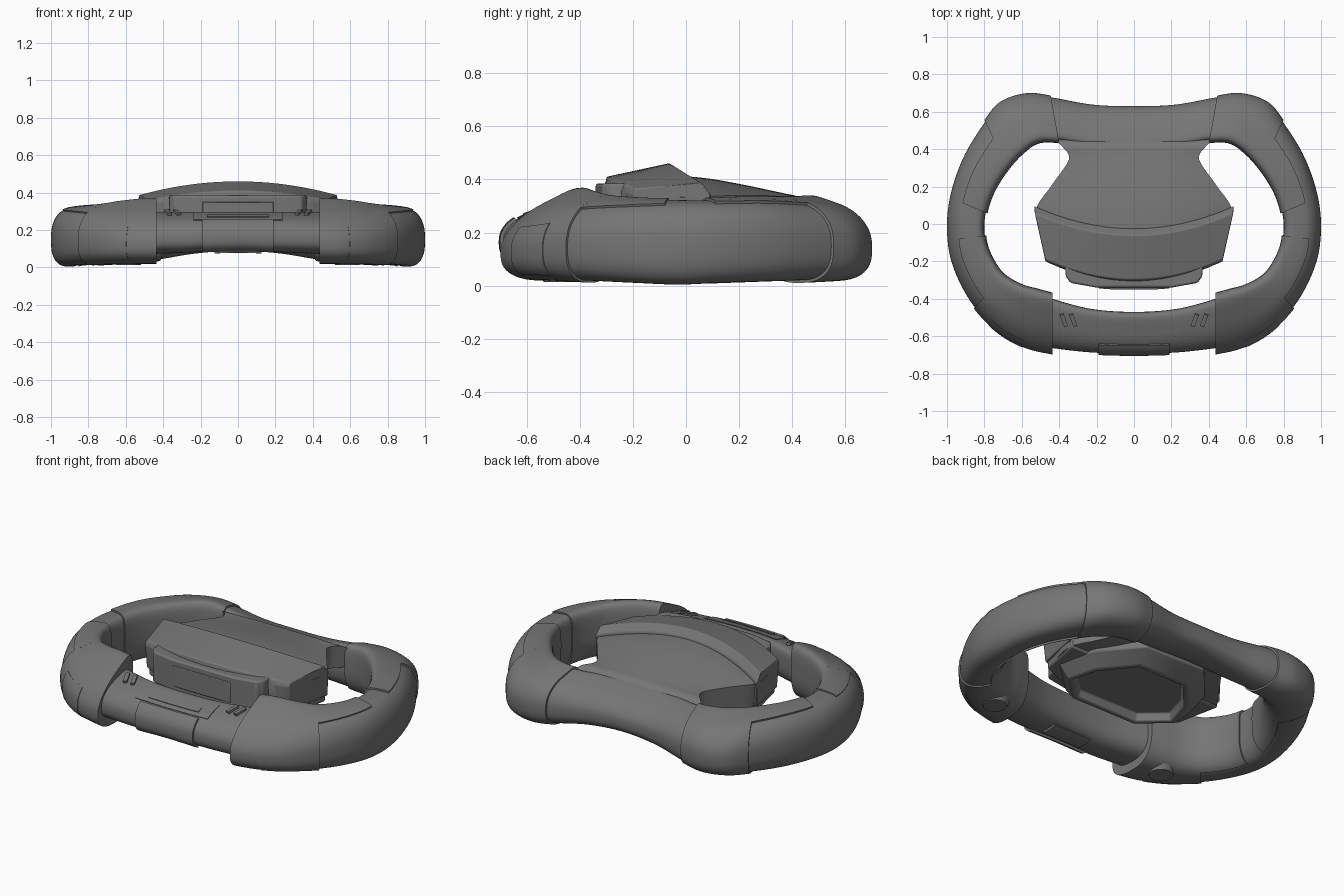
import bpy, bmesh, math
from mathutils import Vector

cube = bpy.data.objects.get("Cube")
if cube:
    bpy.data.objects.remove(cube, do_unlink=True)

GREY = (0.18, 0.18, 0.18, 1)
grey = bpy.data.materials.new("dark_grey_plastic")
grey.use_nodes = True
grey.diffuse_color = GREY
shader = next(n for n in grey.node_tree.nodes if n.type == 'BSDF_PRINCIPLED')
shader.inputs["Base Color"].default_value = GREY


def finish(name, bm, recalc=True, bevel=0):
    """Turn a bmesh into a shaded object."""
    if recalc:
        bmesh.ops.recalc_face_normals(bm, faces=bm.faces[:])
    mesh = bpy.data.meshes.new(name)
    bm.to_mesh(mesh)
    bm.free()
    mesh.materials.append(grey)
    obj = bpy.data.objects.new(name, mesh)
    bpy.context.collection.objects.link(obj)
    bpy.ops.object.select_all(action='DESELECT')
    obj.select_set(True)
    bpy.context.view_layer.objects.active = obj
    bpy.ops.object.shade_smooth_by_angle(angle=math.radians(32))
    if bevel:
        mod = obj.modifiers.new("soft_edges", 'BEVEL')
        mod.width, mod.segments = bevel, 2
        mod.limit_method = 'ANGLE'
    return obj


def skin(name, rings, closed=True, bevel=0):
    """Join rings of points; closed rings are capped into a solid."""
    bm = bmesh.new()
    grid = [[bm.verts.new(p) for p in ring] for ring in rings]
    n = len(grid[0])
    for a, b in zip(grid, grid[1:]):
        for j in range(n if closed else n - 1):
            k = (j + 1) % n
            bm.faces.new((a[j], a[k], b[k], b[j]))
    if closed:
        bm.faces.new(grid[0])
        bm.faces.new(grid[-1])
    return finish(name, bm, closed, bevel)


def spline(rows, s):
    """Smooth interpolation between table rows."""
    last = len(rows) - 1
    i = max(0, min(int(s), last - 1))
    f = s - i
    a, b, c, d = (rows[max(0, min(i + k, last))] for k in (-1, 0, 1, 2))
    return [q + f * (r - p + f * (2 * p - 5 * q + 4 * r - t + f * (3 * (q - r) + t - p))) / 2
            for p, q, r, t in zip(a, b, c, d)]


def section_point(row, angle, grow):
    """Point on the rim section: crisp upper inner edge, softer elsewhere."""
    xo, yo, xi, yi, low, top_out, top_in = row
    c, s = math.cos(angle), math.sin(angle)
    across = (2.4 if s >= 0 else 2.7) if c > 0 else (5 if s >= 0 else 2.5)
    u = math.copysign(abs(c) ** (2 / across), c)
    v = math.copysign(abs(s) ** (2 / across), s)
    top = top_in + (top_out - top_in) * (1 + u) / 2
    outer, inner = Vector((xo, yo)), Vector((xi, yi))
    half = (outer - inner) / 2
    p = (outer + inner) / 2 + half * u * (1 + grow / half.length)
    return p.x, p.y, (low + top) / 2 + v * ((top - low) / 2 + grow)


def steps(a, b, n):
    return [a + (b - a) * i / n for i in range(n + 1)]


def sweep(name, rows, s0, s1, grow=0.0, arc=None):
    """Sweep the section along the rim; arc limits it to a raised panel."""
    sunk = -0.006
    ss = [(s, grow) for s in steps(s0, s1, max(8, int(abs(s1 - s0) * 9)))]
    ss = [(s0, sunk)] + ss + [(s1, sunk)]
    if arc:
        a0, a1 = map(math.radians, arc)
        tt = [(t, grow) for t in steps(a0, a1, 24)]
        tt = [(a0, sunk)] + tt + [(a1, sunk)]
    else:
        tt = [(t, grow) for t in steps(0, math.tau, 56)[:-1]]
    rings = [[section_point(spline(rows, s), t, min(g, h)) for t, h in tt] for s, g in ss]
    return skin(name, rings, closed=arc is None)


def prism(name, half, z0, z1, bevel=0.01):
    """Upright prism from a half outline."""
    outline = half + [(-x, y) for x, y in reversed(half)]
    return skin(name, [[(x, y, z) for x, y in outline] for z in (z0, z1)], bevel=bevel)


# Rim stations: outer x y, inner x y, bottom, outer top, inner top
half_rim = [
    (0, .63, 0, .40, .09, .25, .335),
    (.22, .638, .22, .41, .075, .25, .335),
    (.43, .675, .39, .44, .045, .255, .338),
    (.57, .69, .51, .44, .03, .255, .35),
    (.71, .645, .60, .38, .025, .265, .345),
    (.80, .54, .68, .29, .02, .285, .34),
    (.91, .36, .75, .18, .015, .30, .335),
    (.98, .16, .79, .07, .01, .30, .33),
    (1, -.03, .80, -.03, .004, .30, .33),
    (.97, -.22, .78, -.14, .01, .29, .335),
    (.87, -.42, .71, -.26, .018, .27, .35),
    (.73, -.57, .61, -.325, .025, .24, .375),
    (.58, -.655, .51, -.355, .027, .225, .39),
    (.435, -.69, .435, -.375, .027, .22, .39),
]
flip = lambda r: (-r[0], r[1], -r[2]) + r[3:]
rim = [flip(r) for r in reversed(half_rim[1:])] + half_rim
MID = len(half_rim) - 1
sweep("rim_core", rim, 0.05, 2 * MID - 0.05)


def paired(name, s0, s1, grow, arc=None):
    """Same rim overlay on the left and right."""
    sweep("left_" + name, rim, MID + s0, MID + s1, grow, arc)
    sweep("right_" + name, rim, MID - s1, MID - s0, grow, arc)


# Raised grip sleeves, their inner tongues and the thumb pads
paired("rear_sleeve", 2.08, 4.95, 0.01)
paired("rear_tongue", 4.9, 7.1, 0.01, (78, 250))
paired("front_sleeve", 10.15, 13, 0.008)
paired("front_tongue", 8.3, 10.2, 0.008, (72, 250))
paired("thumb_pad", 10.7, 11.9, 0.011, (-48, 42))

# Front bar with its button, slot and bottom plate
bar_half = [
    (.50, -.655, .50, -.38, .07, .24, .31),
    (.25, -.685, .25, -.45, .08, .24, .31),
    (0, -.693, 0, -.47, .09, .24, .31),
]
bar = bar_half + [flip(r) for r in reversed(bar_half[:-1])]
sweep("front_bar", bar, 0, 4)
sweep("front_button", bar, 1.24, 2.76, 0.012, (-62, 60))
sweep("top_panel", bar, 1.05, 2.95, 0.004, (66, 100))
sweep("top_slot_plate", bar, 1.34, 2.66, 0.008, (78, 90))
sweep("bottom_plate", bar, 1.5, 2.5, 0.012, (-115, -80))

# Slanted vent strips and round feet
for side, name in ((1, "left"), (-1, "right")):
    for i, x in enumerate((.325, .375)):
        bpy.ops.mesh.primitive_cube_add(size=1, location=(side * x, -.515, .294),
                                        rotation=(.28, 0, -side * .35))
        vent = bpy.context.object
        vent.name = f"{name}_vent_{i + 1}"
        vent.scale = (.022, .07, .014)
        vent.data.materials.append(grey)
    bpy.ops.mesh.primitive_cone_add(vertices=32, radius1=.065, radius2=.095, depth=.06,
                                    location=(side * .585, -.47, .043))
    foot = bpy.context.object
    foot.name = name + "_foot"
    foot.data.materials.append(grey)
    bpy.ops.object.shade_smooth_by_angle(angle=math.radians(32))

# Hub panel flowing back into the rear bar: y, half width, centre top, edge top, bottom
hub = [
    (-.10, .49, .42, .33, .17),
    (.07, .525, .405, .335, .17),
    (.20, .445, .383, .34, .18),
    (.32, .36, .358, .338, .2),
    (.37, .35, .347, .335, .2),
    (.42, .39, .335, .33, .2),
    (.46, .43, .30, .30, .2),
]
rings = []
for s in steps(0, len(hub) - 1, 30):
    y, w, zc, ze, zb = spline(hub, s)
    arch = [(w * u, y, ze + (zc - ze) * (1 - u * u)) for u in steps(-1, 1, 20)]
    rings.append(arch + [(w * .97, y, zb), (-w * .97, y, zb)])
skin("hub_panel", rings)

# Arched hub cap: raised rear ridge, flush side walls running down
rings = []
for u in steps(-1, 1, 28):
    q = u * u
    yf, yr = -.31 + .11 * q, -.06 + .12 * q
    xf, xr = .475 * u, .53 * u
    rings.append([
        (xf, yf + .02, .20),
        (xf, yf, .365 - .02 * q),
        (xf, yf + .012, .41 - .045 * q),
        (xr, yr - .02, .457 - .072 * q),
        (xr, yr, .461 - .075 * q),
        (xr * 1.005, yr + .035, .42 - .075 * q),
        (xr, yr + .03, .20),
    ])
skin("hub_cap", rings, bevel=.006)

# Hub housing, front panel and inset front plate
prism("hub_housing", [(.515, .09), (.46, -.18), (.29, -.25), (.15, -.275)], .16, .32)
prism("front_panel", [(.37, -.2), (.365, -.28), (.34, -.315), (.2, -.34)], .2, .385)
prism("front_plate", [(.19, -.3), (.19, -.344), (.1, -.351)], .23, .35, bevel=.004)

# Faceted base under the hub: sloping facets around a recessed floor
bm = bmesh.new()
half = [(.24, -.29), (.44, -.1), (.39, .13), (.2, .35)]
outline = half + [(-x, y) for x, y in reversed(half)]
floor = bm.faces.new([bm.verts.new((x, y, .22)) for x, y in outline])
for inset, shift, drop in ((0, 0, -.06), (.07, -.03, -.06), (.03, 0, 0), (.012, 0, .045)):
    if inset:
        bmesh.ops.inset_region(bm, faces=[floor], thickness=inset)
    else:
        moved = bmesh.ops.extrude_face_region(bm, geom=[floor])["geom"]
        bm.faces.remove(floor)
        floor = next(g for g in moved if isinstance(g, bmesh.types.BMFace))
    bmesh.ops.translate(bm, verts=floor.verts[:], vec=(0, shift, drop))
finish("hub_base", bm, bevel=.006)
